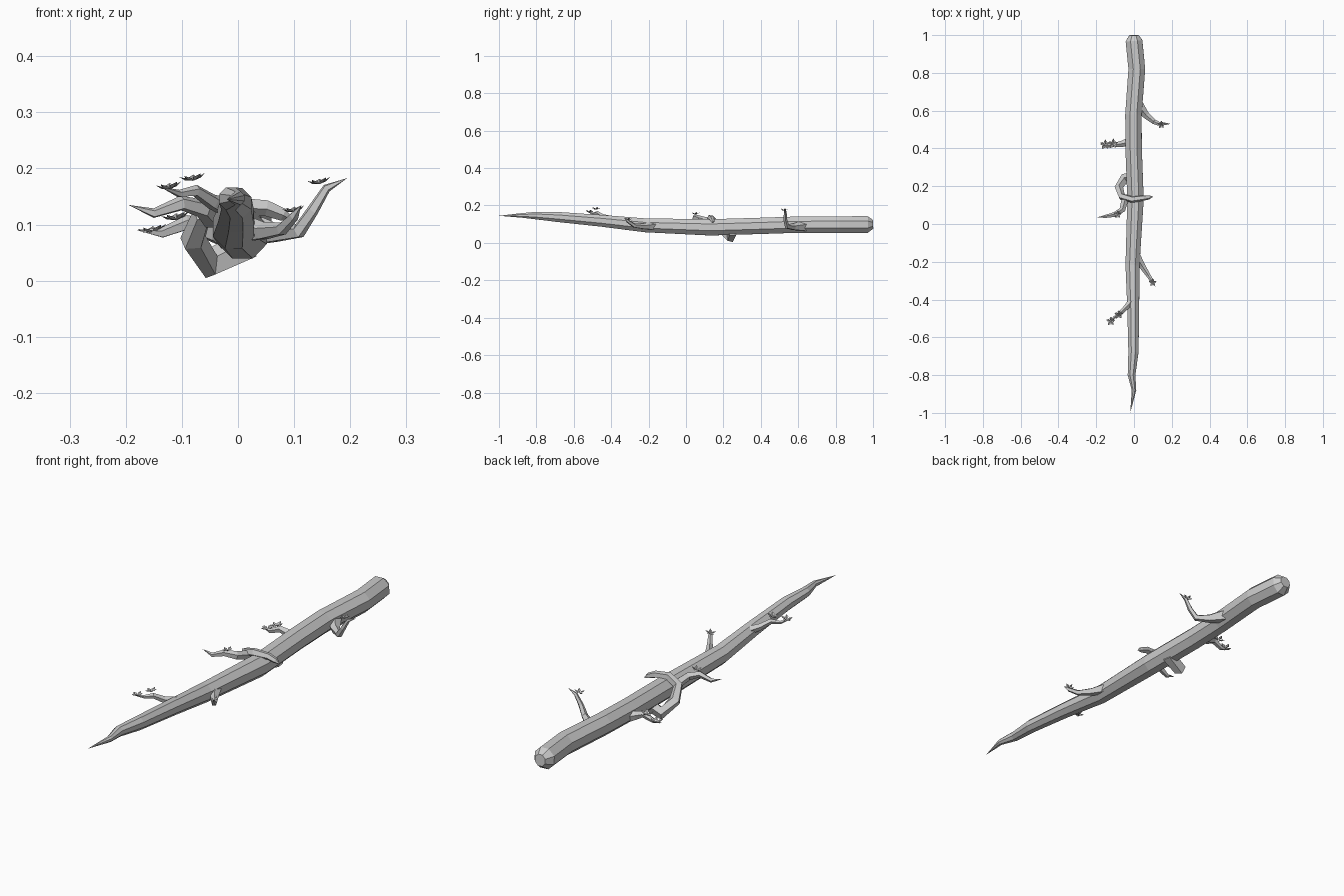
import bpy, bmesh, math
from mathutils import Vector


def make_object(name, bm):
    bmesh.ops.recalc_face_normals(bm, faces=bm.faces)
    me = bpy.data.meshes.new(name)
    bm.to_mesh(me)
    bm.free()
    ob = bpy.data.objects.new(name, me)
    bpy.context.collection.objects.link(ob)
    return ob


def tube(name, pts, sides, turn=0.0):
    """Faceted tube through (x, y, z, radius) points; radius 0 makes a point."""
    bm = bmesh.new()
    P = [Vector(p[:3]) for p in pts]
    rings = []
    for i, p in enumerate(P):
        d = (P[min(i + 1, len(P) - 1)] - P[max(i - 1, 0)]).normalized()
        if i == 0:
            ref = Vector((0, 0, 1)) if abs(d.z) < 0.9 else Vector((0, 1, 0))
        ref = (ref - d * ref.dot(d)).normalized()
        side = d.cross(ref)
        r = pts[i][3]
        if r == 0:
            rings.append([bm.verts.new(p)])
            continue
        rings.append([bm.verts.new(p + r * (math.cos(a) * ref + math.sin(a) * side))
                      for a in (turn + 2 * math.pi * k / sides for k in range(sides))])
    for a, b in zip(rings, rings[1:]):
        for k in range(sides):
            j = (k + 1) % sides
            if len(a) == 1:
                bm.faces.new((a[0], b[j], b[k]))
            elif len(b) == 1:
                bm.faces.new((a[k], a[j], b[0]))
            else:
                bm.faces.new((a[k], a[j], b[j], b[k]))
    for r in (rings[0], rings[-1]):
        if len(r) > 1:
            bm.faces.new(r)
    return make_object(name, bm)


def leaf_cluster(name, centre, size, tilt_x=0.0, n=5):
    """Little star of folded pointed leaves."""
    bm = bmesh.new()
    c = Vector(centre)
    for k in range(n):
        a = 2 * math.pi * k / n + 0.3
        out = Vector((math.cos(a), math.sin(a), 0.45 + tilt_x * math.cos(a))).normalized()
        side = Vector((-math.sin(a), math.cos(a), 0))
        base = bm.verts.new(c)
        mid = bm.verts.new(c + out * size * 0.6 - Vector((0, 0, size * 0.12)))
        tip = bm.verts.new(c + out * size)
        for s in (-1, 1):
            edge = bm.verts.new(c + out * size * 0.55 + side * s * size * 0.28)
            bm.faces.new((base, edge, tip, mid))
    return make_object(name, bm)


# main branch, blunt at the back and tapering to a crooked tip
tube("main_branch", [
    (0.0, 1.0, 0.10, 0.026), (0.0, 0.97, 0.098, 0.048), (0.015, 0.82, 0.098, 0.048),
    (-0.003, 0.58, 0.097, 0.047), (-0.002, 0.40, 0.091, 0.047), (0.008, 0.13, 0.083, 0.047),
    (-0.008, -0.22, 0.094, 0.040), (-0.004, -0.45, 0.118, 0.034), (-0.003, -0.68, 0.138, 0.029),
    (-0.013, -0.80, 0.146, 0.022), (0.0, -0.88, 0.147, 0.013), (-0.02, -1.0, 0.145, 0)],
    8, math.pi / 8)

# vine curling around the middle
tube("wrapping_vine", [
    (0.02, 0.25, 0.065, 0.03), (-0.05, 0.24, 0.03, 0.028), (-0.08, 0.19, 0.072, 0.024),
    (-0.064, 0.145, 0.115, 0.02), (-0.01, 0.13, 0.133, 0.018), (0.05, 0.138, 0.13, 0.015),
    (0.08, 0.142, 0.118, 0.012), (0.102, 0.145, 0.105, 0)], 5)

# side twigs
twigs = {
    "right_back_twig": [(0.02, 0.63, 0.09, 0.032), (0.065, 0.575, 0.085, 0.019),
                        (0.108, 0.54, 0.088, 0.014), (0.133, 0.53, 0.125, 0.011),
                        (0.158, 0.53, 0.165, 0.008), (0.195, 0.53, 0.183, 0)],
    "right_front_twig": [(0.01, -0.17, 0.092, 0.026), (0.045, -0.225, 0.088, 0.017),
                         (0.078, -0.275, 0.092, 0.012), (0.1, -0.31, 0.115, 0.009),
                         (0.113, -0.33, 0.135, 0)],
    "left_back_twig": [(-0.02, 0.44, 0.08, 0.024), (-0.06, 0.425, 0.092, 0.018),
                       (-0.09, 0.42, 0.103, 0.014), (-0.135, 0.415, 0.085, 0.01),
                       (-0.18, 0.42, 0.09, 0)],
    "left_middle_twig": [(-0.045, 0.14, 0.11, 0.02), (-0.062, 0.075, 0.128, 0.017),
                         (-0.1, 0.05, 0.138, 0.014), (-0.15, 0.04, 0.12, 0.009),
                         (-0.195, 0.035, 0.135, 0)],
    "left_front_twig": [(-0.005, -0.40, 0.125, 0.02), (-0.045, -0.445, 0.14, 0.014),
                        (-0.075, -0.475, 0.16, 0.011), (-0.105, -0.495, 0.155, 0.007),
                        (-0.14, -0.53, 0.168, 0)],
}
for name, pts in twigs.items():
    tube(name, pts, 5)

# leaf stars on the twigs
for i, (c, s) in enumerate([
        ((0.145, 0.525, 0.172), 0.024), ((0.1, -0.31, 0.122), 0.024),
        ((-0.08, -0.48, 0.178), 0.027), ((-0.122, -0.515, 0.163), 0.027),
        ((-0.085, 0.05, 0.152), 0.024), ((-0.11, 0.425, 0.108), 0.03),
        ((-0.152, 0.42, 0.085), 0.03)]):
    leaf_cluster(f"leaf_cluster_{i + 1}", c, s, 0.2)
